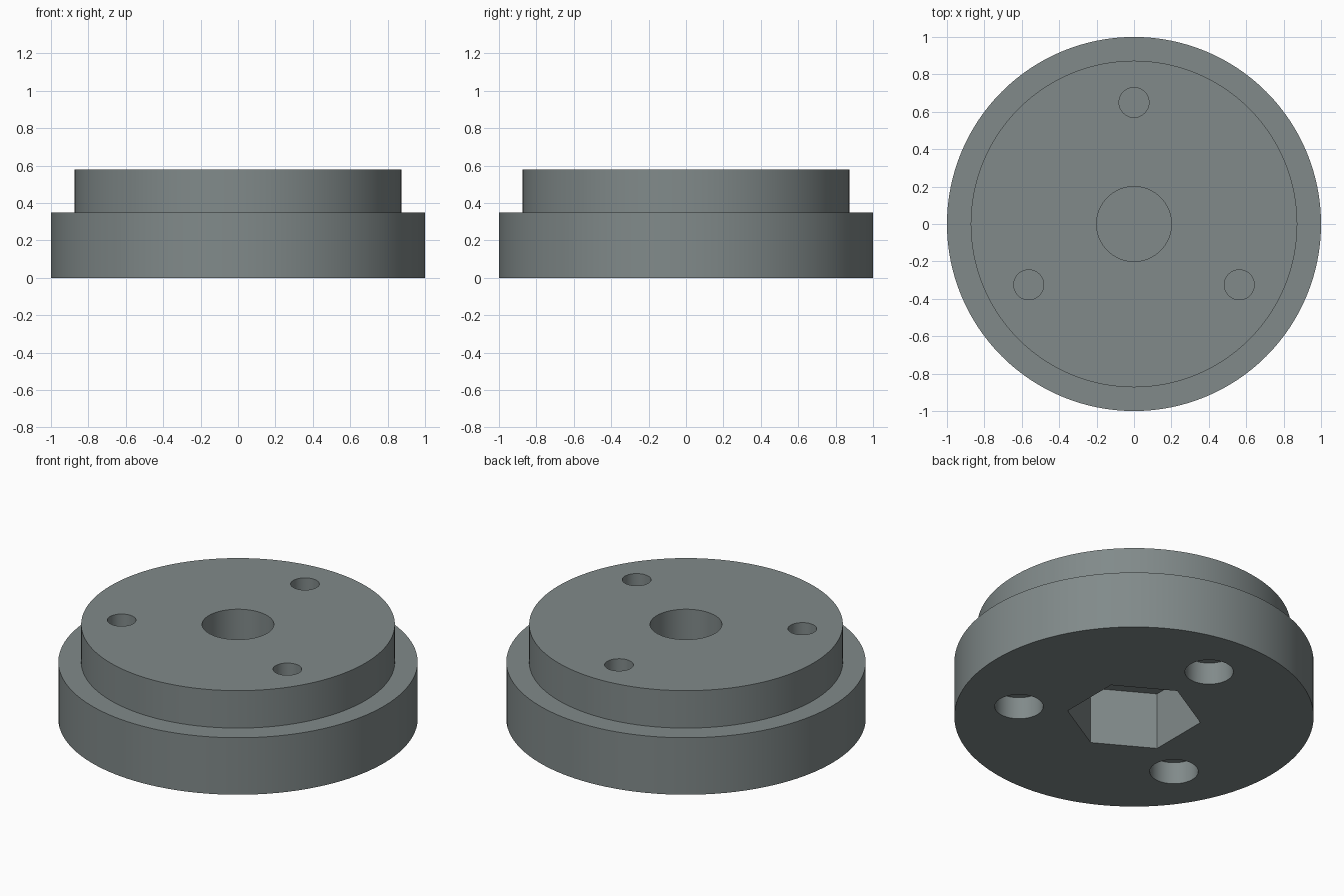
import bpy, bmesh, math

if "Cube" in bpy.data.objects:
    bpy.data.objects.remove(bpy.data.objects["Cube"])

SEG = 128

grey = bpy.data.materials.new("slate grey")
grey.diffuse_color = (0.22, 0.255, 0.255, 1)
grey.use_nodes = True
grey.node_tree.nodes["Principled BSDF"].inputs["Base Color"].default_value = grey.diffuse_color


def lathe(name, profile, segments):
    """Closed solid of revolution from (radius, z) pairs, bottom to top."""
    bm = bmesh.new()
    rings = []
    for r, z in profile:
        rings.append([bm.verts.new((r * math.sin(2 * math.pi * i / segments),
                                    r * math.cos(2 * math.pi * i / segments), z))
                      for i in range(segments)])
    for a, b in zip(rings, rings[1:]):
        for i in range(segments):
            j = (i + 1) % segments
            bm.faces.new((a[i], a[j], b[j], b[i]))
    bm.faces.new(rings[0])
    bm.faces.new(rings[-1])
    bmesh.ops.recalc_face_normals(bm, faces=bm.faces)
    mesh = bpy.data.meshes.new(name)
    bm.to_mesh(mesh)
    bm.free()
    mesh.materials.append(grey)
    ob = bpy.data.objects.new(name, mesh)
    bpy.context.collection.objects.link(ob)
    return ob


def cutter(name, radius, z0, z1, x=0, y=0, segments=48):
    ob = lathe(name, [(radius, z0), (radius, z1)], segments)
    ob.location = (x, y, 0)
    ob.hide_render = True
    return ob


# Stepped disc: wide flange with a narrower raised hub
disc = lathe("flanged_disc", [(1, 0), (1, 0.35), (0.873, 0.35), (0.873, 0.58)], SEG)

# Central bore above a hexagonal nut pocket, split by a thin web
cutters = [cutter("bore_cutter", 0.2, 0.36, 0.7, segments=64),
           cutter("nut_pocket_cutter", 0.375, -0.1, 0.35, segments=6)]

# Three screw holes with counterbores underneath, also split by a thin web
for k in range(3):
    a = math.radians(90 + 120 * k)
    x, y = 0.65 * math.cos(a), 0.65 * math.sin(a)
    cutters.append(cutter("screw_hole_cutter", 0.08, 0.145, 0.7, x, y))
    cutters.append(cutter("counterbore_cutter", 0.135, -0.1, 0.135, x, y))

for c in cutters:
    mod = disc.modifiers.new(c.name, 'BOOLEAN')
    mod.operation = 'DIFFERENCE'
    mod.solver = 'EXACT'
    mod.object = c

# Apply the cuts, remove the cutters and smooth the round walls
bpy.context.view_layer.objects.active = disc
disc.select_set(True)
for mod in list(disc.modifiers):
    bpy.ops.object.modifier_apply(modifier=mod.name)
for c in cutters:
    bpy.data.objects.remove(c, do_unlink=True)
bpy.ops.object.shade_smooth_by_angle(angle=math.radians(30))
